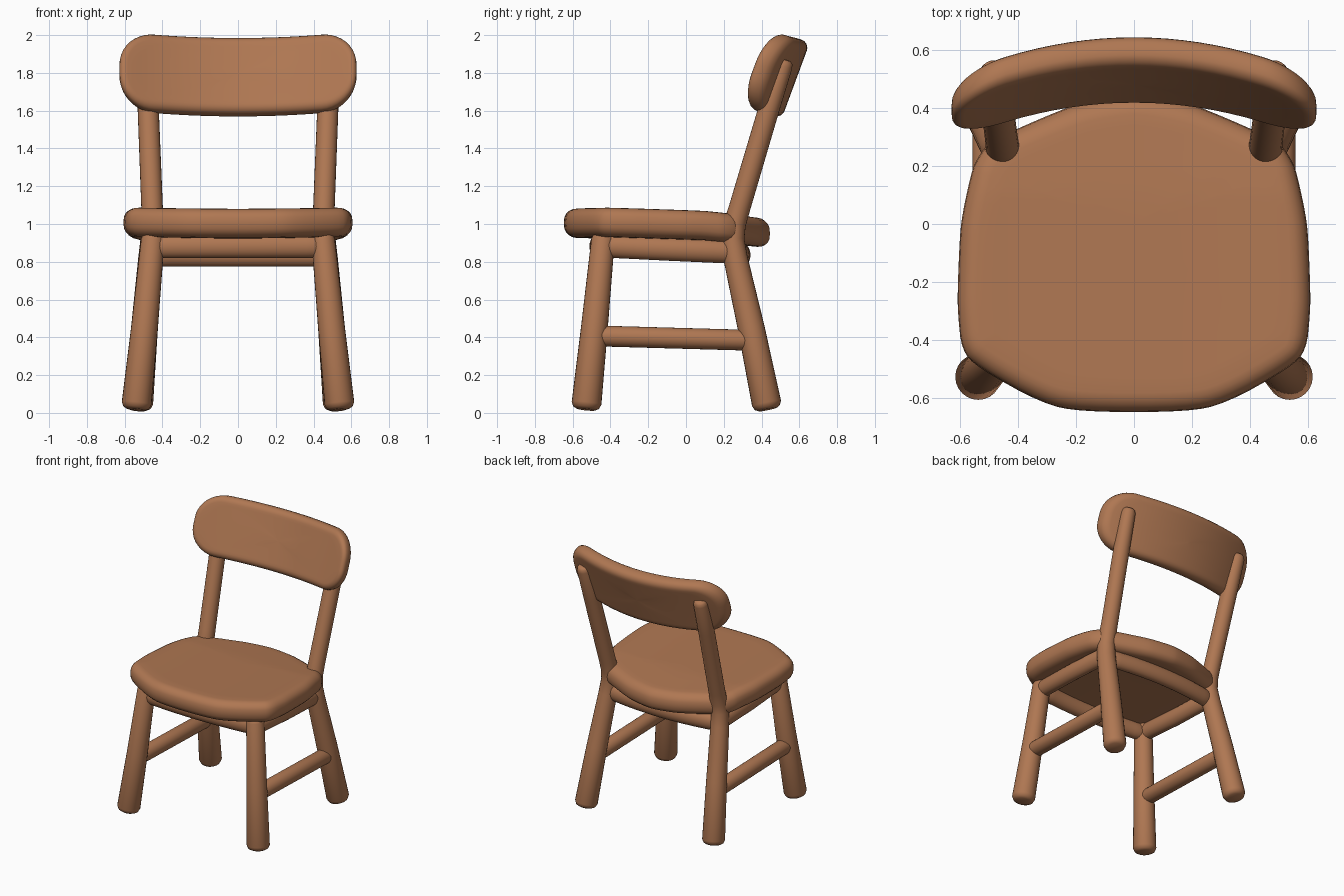
import bpy, bmesh, math
from mathutils import Vector

if "Cube" in bpy.data.objects:
    bpy.data.objects.remove(bpy.data.objects["Cube"])

wood = bpy.data.materials.new("warm brown wood")
wood.diffuse_color = (0.43, 0.185, 0.085, 1)
wood.use_nodes = True
wood.node_tree.nodes["Principled BSDF"].inputs["Base Color"].default_value = wood.diffuse_color


def finish(name, bm):
    bmesh.ops.recalc_face_normals(bm, faces=bm.faces)
    me = bpy.data.meshes.new(name)
    bm.to_mesh(me)
    bm.free()
    me.materials.append(wood)
    me.polygons.foreach_set("use_smooth", [True] * len(me.polygons))
    ob = bpy.data.objects.new(name, me)
    bpy.context.collection.objects.link(ob)
    return ob


def skin(name, rings):
    """Join closed rings of points into a solid with capped ends."""
    bm = bmesh.new()
    loops = [[bm.verts.new(p) for p in ring] for ring in rings]
    n = len(loops[0])
    for a, b in zip(loops, loops[1:]):
        for i in range(n):
            j = (i + 1) % n
            bm.faces.new((a[i], a[j], b[j], b[i]))
    bm.faces.new(loops[0])
    bm.faces.new(loops[-1])
    return finish(name, bm)


def tube(name, pts, radii, flat=1.0, up=(0, 0, 1), n=24, soft=0.035):
    """Round bar through pts with softened ends; flat narrows its width."""
    P, R = [Vector(p) for p in pts], list(radii)
    d0, d1 = (P[1] - P[0]).normalized(), (P[-1] - P[-2]).normalized()
    ends = [(0, 0.62), (0.3, 0.87), (0.95, 1.0)]
    path = [(P[0] + d0 * soft * d, R[0] * k) for d, k in ends]
    path += list(zip(P[1:-1], R[1:-1]))
    path += [(P[-1] - d1 * soft * d, R[-1] * k) for d, k in reversed(ends)]
    rings = []
    for i, (c, r) in enumerate(path):
        t = (path[min(i + 1, len(path) - 1)][0] - path[max(i - 1, 0)][0]).normalized()
        side = t.cross(Vector(up)).normalized()
        top = side.cross(t)
        rings.append([c + side * (r * flat * math.cos(a)) + top * (r * math.sin(a))
                      for a in (2 * math.pi * k / n for k in range(n))])
    return skin(name, rings)


def slab(name, outline, half, r, place):
    """Board with a rounded rim; place maps (u, v, thickness) into space."""
    n = len(outline)
    normals = []
    for i in range(n):
        d = outline[(i + 1) % n] - outline[i - 1]
        normals.append(Vector((d.y, -d.x)).normalized())
    levels = []
    for k in range(11):
        a = math.pi * (k / 10 - 0.5)
        w = math.copysign(half - r, a) if abs(a) > 1e-6 else 0
        levels.append((r * (1 - math.cos(a)), w + r * math.sin(a), 1))
    inner = [0.02, 0.2, 0.4, 0.6, 0.75, 0.9]
    levels = ([(r, -half, s) for s in inner] + levels
              + [(r, half, s) for s in reversed(inner)])
    return skin(name, [[place((p - m * d) * s, w) for p, m in zip(outline, normals)]
                       for d, w, s in levels])


# Seat: octagon-like outline, softened by corner cutting
half_pts = [(0.265, -0.647), (0.59, -0.465), (0.609, -0.28), (0.598, 0.0),
            (0.555, 0.2), (0.50, 0.285), (0.2, 0.415)]
seat_line = [Vector(p) for p in half_pts] + [Vector((0, 0.45))]
seat_line += [Vector((-x, y)) for x, y in reversed(half_pts)]
for f in (0.16, 0.25, 0.25):
    seat_line = [q for i, p in enumerate(seat_line)
                 for nx in [seat_line[(i + 1) % len(seat_line)]]
                 for q in (p.lerp(nx, f), p.lerp(nx, 1 - f))]


def place_seat(p, w):
    z = 0.985 - 0.032 * p.y - 0.06 * max(0, p.y - 0.1) + 0.04 * p.x ** 2
    return Vector((p.x, p.y, z + w))


slab("seat", seat_line, 0.077, 0.066, place_seat)

# Backrest: rounded rectangle, bowed backwards and leaning
W, H, C = 0.628, 0.215, 0.185
rest_line = []
for cx, cy, a0 in ((1, -1, -90), (1, 1, 0), (-1, 1, 90), (-1, -1, 180)):
    for k in range(11):
        a = math.radians(a0 + 9 * k)
        rest_line.append(Vector((cx * (W - C) + C * math.cos(a),
                                 cy * (H - C) + C * math.sin(a))))
    if cx == cy:
        rest_line += [Vector((cx * (W - C) * (1 - k / 8), cy * H)) for k in range(1, 16)]
lean = math.atan(0.37)


def place_rest(p, w):
    y = 0.53 - 0.345 * p.x ** 2 + p.y * math.sin(lean) + w * math.cos(lean)
    z = 1.777 + 0.09 * p.x ** 2 + p.y * math.cos(lean) - w * math.sin(lean)
    return Vector((p.x, y, z))


slab("backrest", rest_line, 0.054, 0.045, place_rest)

# Legs, side rails and stretchers on both sides
for s, side in ((-1, "left"), (1, "right")):
    tube(side + "_front_leg",
         [(s * 0.54, -0.53, 0.018), (s * 0.495, -0.485, 0.45), (s * 0.448, -0.436, 0.95)],
         (0.079, 0.071, 0.062), up=(0, 1, 0))
    tube(side + "_back_leg_and_post",
         [(s * 0.53, 0.433, 0.018), (s * 0.495, 0.345, 0.45), (s * 0.464, 0.262, 0.82),
          (s * 0.455, 0.248, 0.92), (s * 0.452, 0.258, 1.0), (s * 0.455, 0.285, 1.09),
          (s * 0.475, 0.436, 1.6), (s * 0.484, 0.525, 1.87)],
         (0.078, 0.071, 0.064, 0.061, 0.059, 0.057, 0.056, 0.05), up=(0, 1, 0))
    tube(side + "_side_rail",
         [(s * 0.455, -0.44, 0.885), (s * 0.465, -0.1, 0.868), (s * 0.46, 0.25, 0.852)],
         (0.062,) * 3, flat=0.8)
    tube(side + "_stretcher",
         [(s * 0.50, -0.49, 0.408), (s * 0.50, -0.07, 0.396), (s * 0.50, 0.355, 0.384)],
         (0.055,) * 3)

# Bowed front and back rails under the seat
for name, y0, bow, z in (("front_rail", -0.44, -0.025, 0.882), ("back_rail", 0.25, 0.045, 0.836)):
    xs = [-0.45 + 0.09 * k for k in range(11)]
    tube(name, [(x, y0 + bow * (1 - (x / 0.45) ** 2), z) for x in xs], [0.062] * 11, flat=0.75)
